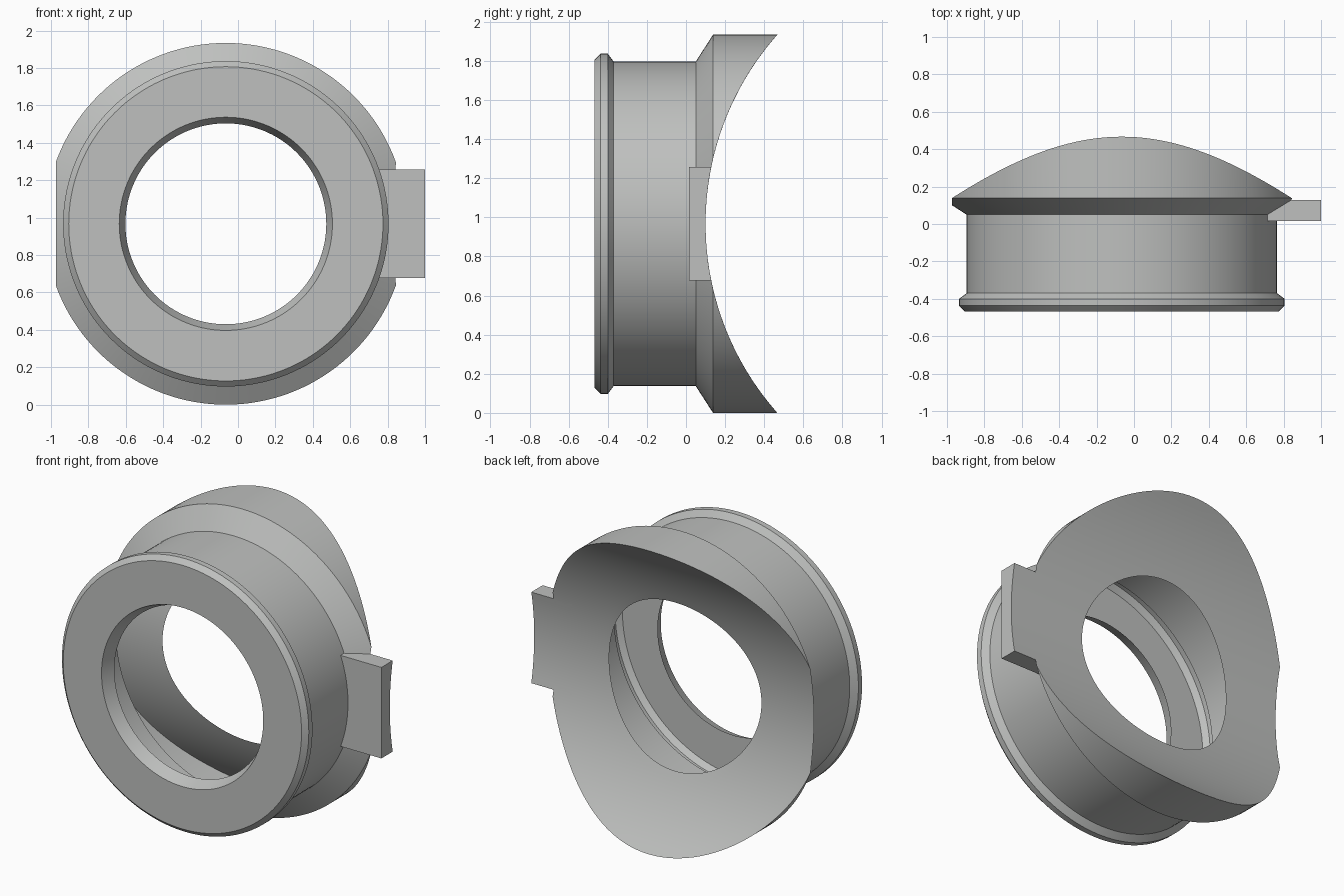
import bpy, bmesh, math

if "Cube" in bpy.data.objects:
    bpy.data.objects.remove(bpy.data.objects["Cube"])

CX, CZ = -0.065, 0.967        # axis of the ring, which runs along y
SEG = 144
SADDLE_R, SADDLE_Y = 1.458, 0.10
BODY_R, FLANGE_R = 0.83, 0.967
BODY_END, CONE_END = 0.05, 0.138

grey = bpy.data.materials.new("light_grey")
grey.use_nodes = True
colour = (0.52, 0.53, 0.52, 1)
grey.diffuse_color = colour
grey.node_tree.nodes["Principled BSDF"].inputs["Base Color"].default_value = colour


def saddle(dz):
    """Depth of the concave back at a height above the axis."""
    return SADDLE_Y + SADDLE_R - math.sqrt(SADDLE_R ** 2 - dz ** 2)


def cone_radius(y):
    return BODY_R + (y - BODY_END) * (FLANGE_R - BODY_R) / (CONE_END - BODY_END)


def edge_radius(angle):
    """Radius where the flange meets the concave back."""
    r = FLANGE_R
    for _ in range(30):
        r = min(FLANGE_R, cone_radius(saddle(r * math.sin(angle))))
    return r


def finish(bm, name):
    bmesh.ops.remove_doubles(bm, verts=bm.verts, dist=0.0004)
    bmesh.ops.recalc_face_normals(bm, faces=bm.faces)
    mesh = bpy.data.meshes.new(name)
    bm.to_mesh(mesh)
    bm.free()
    mesh.materials.append(grey)
    obj = bpy.data.objects.new(name, mesh)
    bpy.context.collection.objects.link(obj)
    bpy.ops.object.select_all(action='DESELECT')
    bpy.context.view_layer.objects.active = obj
    obj.select_set(True)
    bpy.ops.object.shade_smooth_by_angle(angle=math.radians(15))
    return obj


def loft(name, section, steps):
    """Surface around the y axis; section(angle) gives (radius, y) points."""
    bm = bmesh.new()
    rows = []
    for i in range(steps):
        a = 2 * math.pi * i / steps
        rows.append([bm.verts.new((CX + r * math.cos(a), y, CZ + r * math.sin(a)))
                     for r, y in section(a)])
    for i, row in enumerate(rows):
        nxt = rows[(i + 1) % steps]
        for j in range(len(row) - 1):
            bm.faces.new((row[j], row[j + 1], nxt[j + 1], nxt[j]))
    return finish(bm, name)


# Thin hollow shell: tapered mouth, front plate, rim bead, barrel, flange, saddle
def shell_section(a):
    s = math.sin(a)
    edge = edge_radius(a)
    pts = [(0.537, -0.385), (0.57, -0.467), (0.84, -0.467), (0.87, -0.437),
           (0.87, -0.40), (BODY_R, -0.37), (BODY_R, BODY_END)]
    pts.append((edge, min(CONE_END, saddle(edge * s))))
    hole, rings = 0.537, 10
    for k in range(rings + 1):
        r = edge + (hole - edge) * k / rings
        pts.append((r, saddle(r * s)))
    return pts


loft("ring_shell", shell_section, SEG)

# Side tab, its inner end wrapped on the barrel and its back following the saddle
bm = bmesh.new()
HALF, FRONT, OUTER, N = 0.29, 0.015, 1.0, 16
rows = []
for i in range(N + 1):
    dz = HALF * (2 * i / N - 1)
    inner = CX + math.sqrt(BODY_R ** 2 - dz ** 2)
    back = saddle(dz)
    rows.append([bm.verts.new((x, y, CZ + dz)) for x, y in
                 ((inner, FRONT), (OUTER, FRONT), (OUTER, back), (inner, back))])
for low, high in zip(rows, rows[1:]):
    for j in range(3):
        bm.faces.new((low[j], low[j + 1], high[j + 1], high[j]))
bm.faces.new(rows[0])
bm.faces.new(rows[-1])
finish(bm, "side_tab")
